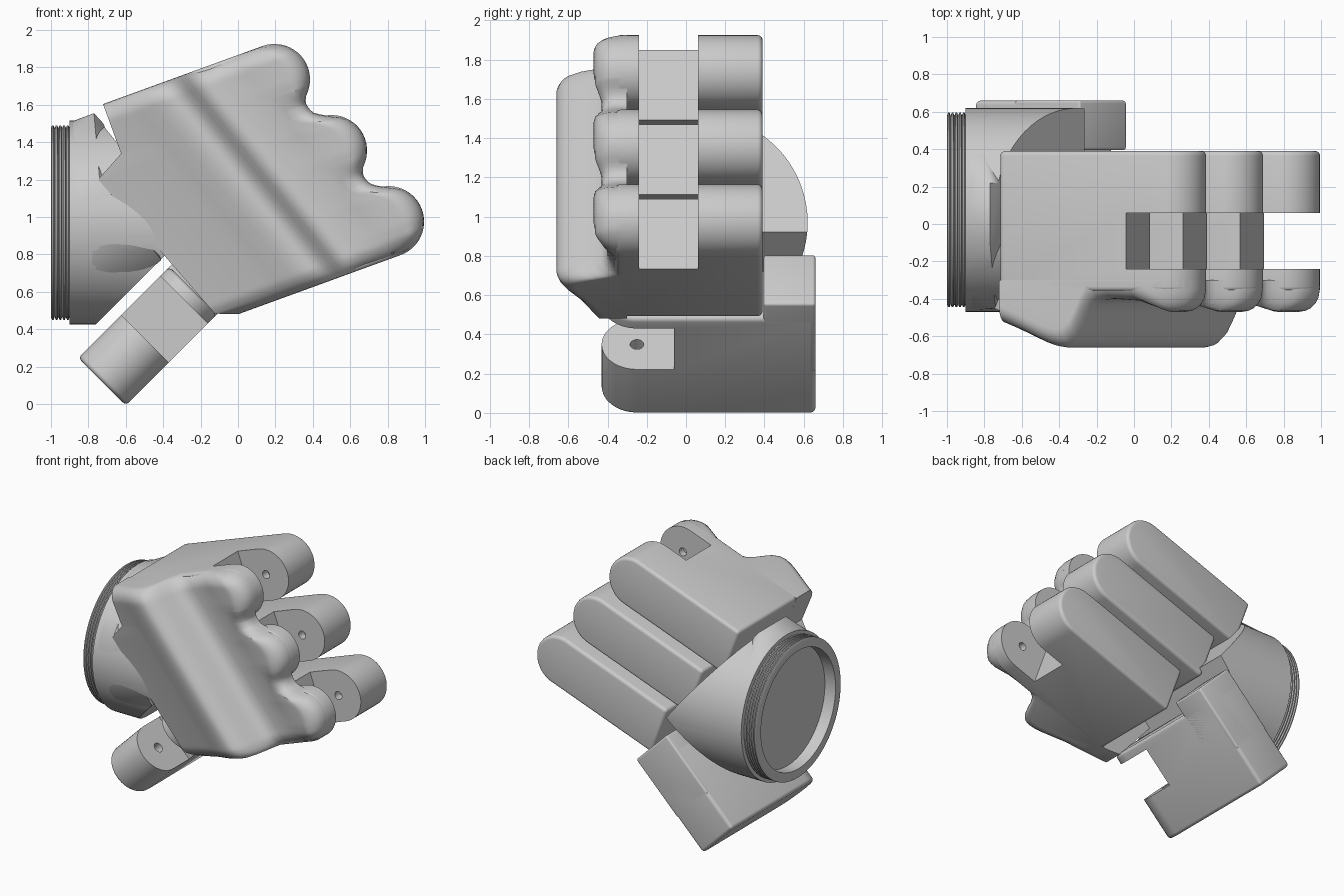
import bpy, bmesh, math
from mathutils import Vector

if "Cube" in bpy.data.objects:
    bpy.data.objects.remove(bpy.data.objects["Cube"])

X, Y, Z = Vector((1, 0, 0)), Vector((0, 1, 0)), Vector((0, 0, 1))
a20 = math.radians(20)
U = Vector((math.cos(a20), 0, math.sin(a20)))      # along a finger
V = Vector((-math.sin(a20), 0, math.cos(a20)))     # across a finger
STEP = Vector((0.305, 0, -0.38))                   # knuckle to knuckle
D = STEP.normalized()
TIP = Vector((0.195, 0, 1.735))                    # first knuckle centre
R = 0.19


def make(name, verts, faces):
    me = bpy.data.meshes.new(name)
    me.from_pydata([tuple(v) for v in verts], [], faces)
    bm = bmesh.new()
    bm.from_mesh(me)
    bmesh.ops.recalc_face_normals(bm, faces=bm.faces)
    bm.to_mesh(me)
    bm.free()
    ob = bpy.data.objects.new(name, me)
    bpy.context.collection.objects.link(ob)
    return ob


def loft(name, rings, caps=True):
    n = len(rings[0])
    faces = [(i * n + j, i * n + (j + 1) % n, (i + 1) * n + (j + 1) % n, (i + 1) * n + j)
             for i in range(len(rings) - 1) for j in range(n)]
    if caps:
        faces += [tuple(range(n)), tuple(range((len(rings) - 1) * n, len(rings) * n))]
    return make(name, [v for r in rings for v in r], faces)


def prism(name, pts, origin, A, B, C, c0, c1):
    return loft(name, [[origin + A * a + B * b + C * c for a, b in pts] for c in (c0, c1)])


def box_pts(a0, a1, b0, b1):
    return [(a0, b0), (a1, b0), (a1, b1), (a0, b1)]


def disc_pts(r, n=24):
    return [(r * math.cos(k * math.tau / n), r * math.sin(k * math.tau / n)) for k in range(n)]


def stadium(back, r, n=24):
    arc = [(r * math.sin(k * math.pi / n), -r * math.cos(k * math.pi / n)) for k in range(n + 1)]
    return [(back, -r)] + arc + [(back, r)]


def finish(ob, bevel=0.03, cutters=()):
    if bevel:
        m = ob.modifiers.new("bevel", 'BEVEL')
        m.width, m.segments, m.limit_method, m.angle_limit = bevel, 4, 'ANGLE', math.radians(40)
    for c in cutters:
        m = ob.modifiers.new("cut", 'BOOLEAN')
        m.operation, m.solver, m.object = 'DIFFERENCE', 'EXACT', c
    dg = bpy.context.evaluated_depsgraph_get()
    me = bpy.data.meshes.new_from_object(ob.evaluated_get(dg))
    ob.modifiers.clear()
    ob.data = me
    for c in cutters:
        bpy.data.objects.remove(c)


# Three fingers with a forked tip and a pin hole
for i in range(3):
    c = TIP + STEP * i
    body = prism(f"finger_{i + 1}", stadium(-0.906, R), c, U, V, Y, -0.36, 0.39)
    slot = prism("slot", box_pts(-0.185, 0.4, -0.4, 0.4), c, U, V, Y, -0.24, 0.06)
    pin = prism("pin", disc_pts(0.03), c, U, V, Y, -0.29, 0.12)
    finish(body, 0.025, (slot, pin))

# Thumb, lying across the underside
T = Vector((1, 0, 1)).normalized()
N = Vector((-1, 0, 1)).normalized()
t0 = Vector((-0.6, -0.25, -0.008)) + N * 0.18
thumb = prism("thumb", stadium(-0.91, 0.18), t0, -Y, N, T, 0, 0.69)
slot = prism("slot", box_pts(-0.19, 0.5, -0.4, 0.4), t0, -Y, N, T, 0.325, 0.62)
pin = prism("pin", disc_pts(0.035), t0, -Y, N, T, 0.25, 0.65)
finish(thumb, 0.025, (slot, pin))
base = prism("thumb_base", box_pts(-0.91, -0.645, -0.18, 0.18), t0, -Y, N, T, 0.3, 0.795)
finish(base, 0.015)

# Hand shell: sections along the knuckle row, ridge profile across it
PROFILE = [(-1.13, -.45), (-.84, -.535), (-.62, -.635), (-.57, -.652), (-.52, -.66), (-.48, -.65),
           (-.44, -.61), (-.41, -.55), (-.38, -.48), (-.35, -.43), (-.31, -.405), (-.25, -.4),
           (-.1, -.41), (-.02, -.44), (.05, -.47), (.3, -.475)]
LEFT = [(-.2, -.842), (.097, -.937), (.19, -1.13), (1.13, -1.09), (1.174, -.99)]


def interp(tab, x):
    for (x0, y0), (x1, y1) in zip(tab, tab[1:]):
        if x <= x1:
            return y0 + (y1 - y0) * (max(x, x0) - x0) / (x1 - x0)
    return tab[-1][1]


def drop(dist, r):
    k = max(0.0, r - dist)
    return r - math.sqrt(max(0.0, r * r - k * k))


gap, du, dv = STEP.length, D.dot(U), abs(D.dot(V))


def knuckle_edge(q):
    best = 0.05 if 0 < q < 2 * gap else -1
    for i in range(3):
        dq = q - i * gap
        w = dq * dv
        if abs(w) <= R + 0.003:
            best = max(best, math.sqrt(max(0, R * R - w * w)) - du * dq)
    return best


def right_edge(q):
    # a little averaging fillets the valleys between knuckles
    if q < 0.1 or q > 2 * gap + 0.1:
        return knuckle_edge(q)
    return sum(knuckle_edge(q + k * 0.012) for k in range(-3, 4)) / 7


q0, q1 = -R / dv, 2 * gap + R / dv
ends = [0, .003, .012, .028, .05, .08]
qs = [q0 + e for e in ends] + [q0 + .1 + k * (q1 - q0 - .2) / 60 for k in range(61)] + [.097, .19]
qs = sorted(qs + [q1 - e for e in ends])
rings = []
for q in qs:
    L, E = interp(LEFT, q), right_edge(q)
    ps = [L, -.78, -.7] + [p for p, _ in PROFILE[2:13]] + [E - e for e in (.12, .08, .05, .025, .008, 0)]
    end = drop(min(q - q0, q1 - q) * dv, 0.1)
    ring = []
    for p in ps:
        y = interp(PROFILE, p) + end + drop(E - p, 0.12)
        ring.append(TIP + D * q + U * p + Y * min(y, -0.305))
    ring += [TIP + D * q + U * E + Y * -0.3, TIP + D * q + U * L + Y * -0.3]
    rings.append(ring)
loft("hand_shell", rings)

# Wrist body: a cylinder trimmed by the thumb plane and the finger backs
WC = Vector((0, 0.075, 0.97))


def circle(x, r, n=72):
    return [WC + Vector((x, r * math.cos(k * math.tau / n), r * math.sin(k * math.tau / n))) for k in range(n)]


wrist = loft("wrist_body", [circle(-0.9, 0.545), circle(-0.1, 0.545)])
bm = bmesh.new()
bm.from_mesh(wrist.data)
for co, no in ((Vector((-0.76, 0, 0.425)), -N), (Vector((-0.30, 0, 0.965)), Vector((-D.z, 0, D.x)))):
    res = bmesh.ops.bisect_plane(bm, geom=bm.verts[:] + bm.edges[:] + bm.faces[:], plane_co=co,
                                 plane_no=no, clear_outer=True)
    cut = [e for e in res["geom_cut"] if isinstance(e, bmesh.types.BMEdge)]
    bmesh.ops.contextual_create(bm, geom=cut)
bmesh.ops.recalc_face_normals(bm, faces=bm.faces)
bm.to_mesh(wrist.data)
bm.free()

# Faceted flare joining the wrist to the shell
bm = bmesh.new()
pts = circle(-0.89, 0.54) + circle(-0.82, 0.54)
pts += [Vector(p) for p in ((-.74, -.45, 1.2), (-.41, -.45, .77), (-.41, -.3, .77), (-.7, -.3, 1.22),
                            (-.77, -.1, 1.555), (-.77, .22, 1.555), (-.72, -.1, 1.5), (-.72, .22, 1.5))]
for p in pts:
    bm.verts.new(p)
res = bmesh.ops.convex_hull(bm, input=bm.verts[:])
bmesh.ops.delete(bm, geom=[v for v in bm.verts if not v.link_faces], context='VERTS')
me = bpy.data.meshes.new("wrist_flare")
bm.to_mesh(me)
bm.free()
bpy.context.collection.objects.link(bpy.data.objects.new("wrist_flare", me))

# Threaded ring with a recessed end
prof = [(-0.895, 0.5)]
for k in range(5):
    x = -0.9 - k * 0.02
    prof += [(x, 0.505), (x - 0.006, 0.52), (x - 0.014, 0.52)]
prof += [(-1.0, 0.505), (-1.0, 0.45), (-0.91, 0.45)]
loft("wrist_thread", [circle(x, r) for x, r in prof])

# Smooth shading with crisp edges
bpy.ops.object.select_all(action='SELECT')
bpy.context.view_layer.objects.active = bpy.data.objects["hand_shell"]
bpy.ops.object.shade_smooth_by_angle(angle=math.radians(35))
